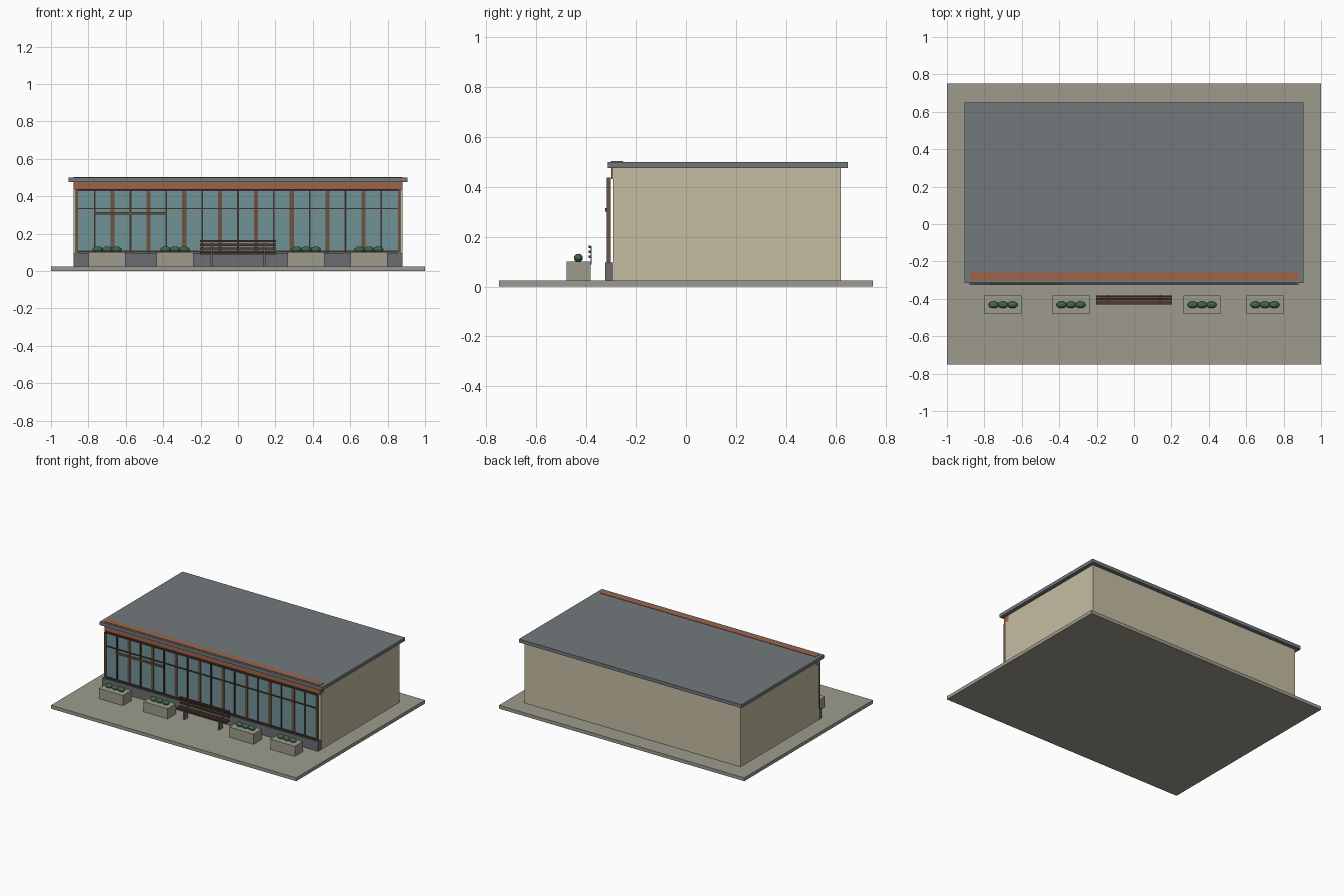
import bpy

cube = bpy.data.objects.get("Cube")
if cube:
    bpy.data.objects.remove(cube, do_unlink=True)


def material(name, r, g, b):
    m = bpy.data.materials.new(name)
    m.use_nodes = True
    m.diffuse_color = (r, g, b, 1)
    m.node_tree.nodes["Principled BSDF"].inputs["Base Color"].default_value = (r, g, b, 1)
    return m


CREAM = material("cream wall", .56, .51, .36)
STONE = material("pale stone", .34, .33, .27)
ROOF = material("roof grey", .17, .19, .20)
COPPER = material("copper", .34, .13, .07)
GLASS = material("teal glass", .16, .29, .30)
PLINTH = material("plinth grey", .15, .155, .17)
DARK = material("dark frame", .05, .032, .024)
BROWN = material("brown post", .16, .085, .052)
WOOD = material("bench wood", .085, .042, .026)
LEAF = material("shrub green", .05, .13, .065)


def box(name, x, y, z, mat):
    """Box from (min, max) pairs on each axis."""
    bpy.ops.mesh.primitive_cube_add(
        size=1, location=[(a + b) / 2 for a, b in (x, y, z)])
    ob = bpy.context.object
    ob.name = name
    ob.scale = [b - a for a, b in (x, y, z)]
    bpy.ops.object.transform_apply(location=False, rotation=False, scale=True)
    ob.data.materials.append(mat)
    return ob


def around(c, width):
    return (c - width / 2, c + width / 2)


# Site and main volume
BASE = 0.025
box("paving_slab", (-1, 1), (-.75, .75), (0, BASE), STONE)
box("main_walls", (-.88, .88), (-.292, .622), (BASE, .475), CREAM)
box("flat_roof", (-.907, .907), (-.315, .65), (.475, .5), ROOF)
box("copper_fascia", (-.88, .88), (-.30, -.253), (.432, .503), COPPER)
box("front_plinth", (-.88, .88), (-.325, -.277), (BASE, .097), PLINTH)

# Glazed front: alternating broad posts and slim mullions
HALF, BAYS = 0.862, 18
box("window_glass", (-HALF, HALF), (-.312, -.305), (.097, .436), GLASS)
for i in range(BAYS + 1):
    x = -HALF + 2 * HALF * i / BAYS
    if i in (0, BAYS):
        box("end_post", around(x, .014), (-.319, -.303), (.097, .437), BROWN)
    elif i % 2 == 0:
        box("broad_post", around(x, .022), (-.316, -.303), (.097, .437), BROWN)
    else:
        box("slim_mullion", around(x, .009), (-.319, -.303), (.097, .437), DARK)
for name, z, h in (("sill_rail", .104, .012), ("transom_rail", .334, .007),
                   ("head_rail", .433, .010)):
    box(name, (-HALF, HALF), (-.319, -.303), around(z, h), DARK)
box("entrance_bar", (-.77, -.385), (-.325, -.317), around(.308, .013), BROWN)

# Planters, each with a row of three shrubs
for cx in (-.70, -.337, .364, .70):
    box("planter", around(cx, .198), (-.48, -.383), (BASE, .1), STONE)
    for dx in (-.05, 0, .05):
        bpy.ops.mesh.primitive_uv_sphere_add(
            segments=16, ring_count=8, radius=1, location=(cx + dx, -.432, .115))
        shrub = bpy.context.object
        shrub.name = "shrub"
        shrub.scale = (.028, .018, .017)
        bpy.ops.object.transform_apply(location=False, rotation=False, scale=True)
        bpy.ops.object.shade_smooth()
        shrub.data.materials.append(LEAF)

# Slatted bench
for i in range(4):
    box("seat_slat", (-.202, .202), around(-.426 + .0125 * i, .0105), (.089, .099), WOOD)
for z in (.12, .14, .16):
    box("back_slat", (-.202, .202), around(-.387, .008), around(z, .011), WOOD)
for side in (-1, 1):
    x = around(side * .142, .012)
    box("bench_leg", x, (-.428, -.386), (BASE, .089), PLINTH)
    box("bench_back_support", x, (-.383, -.379), (.089, .162), PLINTH)
